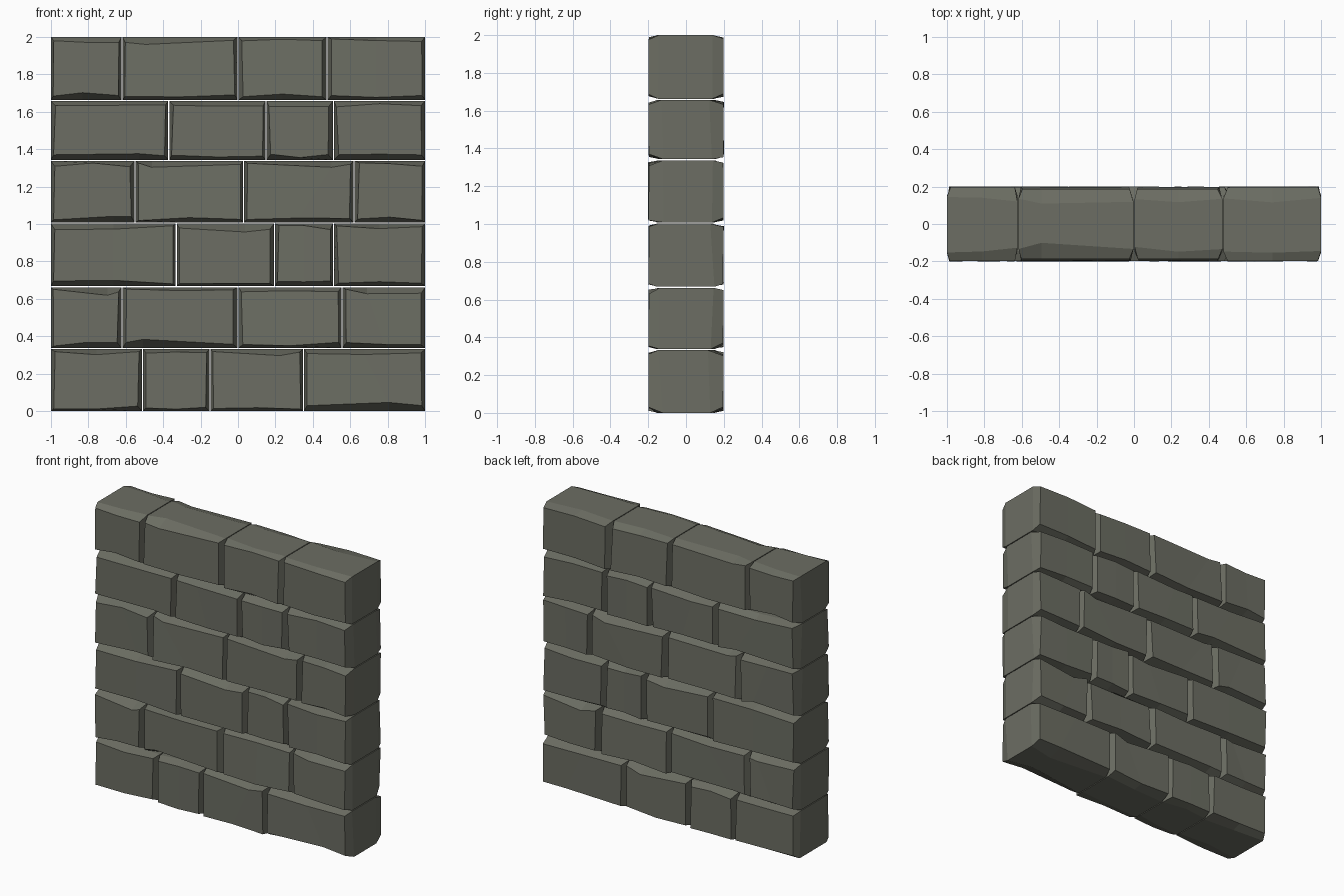
import bpy, bmesh, random

if "Cube" in bpy.data.objects:
    bpy.data.objects.remove(bpy.data.objects["Cube"])

random.seed(4)
GAP = 0.003
HALF = 0.2

stone = bpy.data.materials.new("stone")
stone.diffuse_color = (0.15, 0.155, 0.125, 1)
stone.use_nodes = True
stone.node_tree.nodes["Principled BSDF"].inputs["Base Color"].default_value = stone.diffuse_color

# course heights and the vertical joints within each course
levels = [0, 0.335, 0.665, 1.005, 1.34, 1.66, 2.0]
joints = [[-0.51, -0.15, 0.35], [-0.62, 0.0, 0.555], [-0.33, 0.195, 0.51],
          [-0.55, 0.03, 0.62], [-0.37, 0.15, 0.51], [-0.62, 0.0, 0.475]]

# chipped edges as (course, brick): position along the brick; sloped faces
top_chips = {(0, 2): 0.75, (1, 0): 0.8, (1, 3): 0.3, (2, 1): 0.7,
             (3, 1): 0.15, (3, 2): 0.8, (4, 1): 0.35, (5, 1): 0.2}
bottom_chips = {(1, 1): 0.18, (3, 0): 0.75, (5, 0): 0.45, (0, 3): 0.7, (4, 0): 0.75}
sloped = {(1, 2), (3, 1), (5, 1), (5, 2)}


def rnd(a, b):
    return random.uniform(a, b)


def half_loops(x0, x1, z0, z1, key, side):
    """Face outline and the deeper full-size outline for one side of a brick."""
    tc, bc = top_chips.get(key), bottom_chips.get(key)
    ft, fb = tc or 0.5, bc or 0.5
    full = [(x0, z0), (x0 + (x1 - x0) * fb, z0), (x1, z0),
            (x1, z1), (x0 + (x1 - x0) * ft, z1), (x0, z1)]
    face, body = [], []
    for i, (x, z) in enumerate(full):
        mid = i in (1, 4)
        top = i > 2
        chip = (i == 4 and tc) or (i == 1 and bc)
        dx = 0 if mid else rnd(0.012, 0.026) * (1 if x == x0 else -1)
        dz = (rnd(0.01, 0.032) + (0.016 if chip else 0)) * (-1 if top else 1)
        recess = 0.014 if key in sloped and top else rnd(0, 0.004)
        depth = rnd(0.045, 0.085) + (0.03 if chip else 0)
        face.append((x + dx, side * (HALF - recess), z + dz))
        body.append((x, side * (HALF - depth), z))
    return face, body


def brick(x0, x1, z0, z1, key):
    front, front_body = half_loops(x0, x1, z0, z1, key, -1)
    back, back_body = half_loops(x0, x1, z0, z1, key, 1)
    bm = bmesh.new()
    loops = [[bm.verts.new(p) for p in loop]
             for loop in (front, front_body, back_body, back)]
    for a, b in zip(loops, loops[1:]):
        for i in range(6):
            j = (i + 1) % 6
            bm.faces.new((a[i], a[j], b[j], b[i]))
    # each broad face is split into two quads between the edge midpoints
    for v in (loops[0], loops[3]):
        bm.faces.new((v[0], v[1], v[4], v[5]))
        bm.faces.new((v[1], v[2], v[3], v[4]))
    bmesh.ops.recalc_face_normals(bm, faces=bm.faces)
    name = f"brick_course{key[0] + 1}_{key[1] + 1}"
    mesh = bpy.data.meshes.new(name)
    bm.to_mesh(mesh)
    bm.free()
    mesh.materials.append(stone)
    bpy.context.collection.objects.link(bpy.data.objects.new(name, mesh))


# lay the courses
for r, cuts in enumerate(joints):
    xs = [-1] + cuts + [1]
    z0 = levels[r] + (GAP if r else 0)
    z1 = levels[r + 1] - (GAP if r < 5 else 0)
    for c in range(4):
        brick(xs[c] + (GAP if c else 0), xs[c + 1] - (GAP if c < 3 else 0), z0, z1, (r, c))
